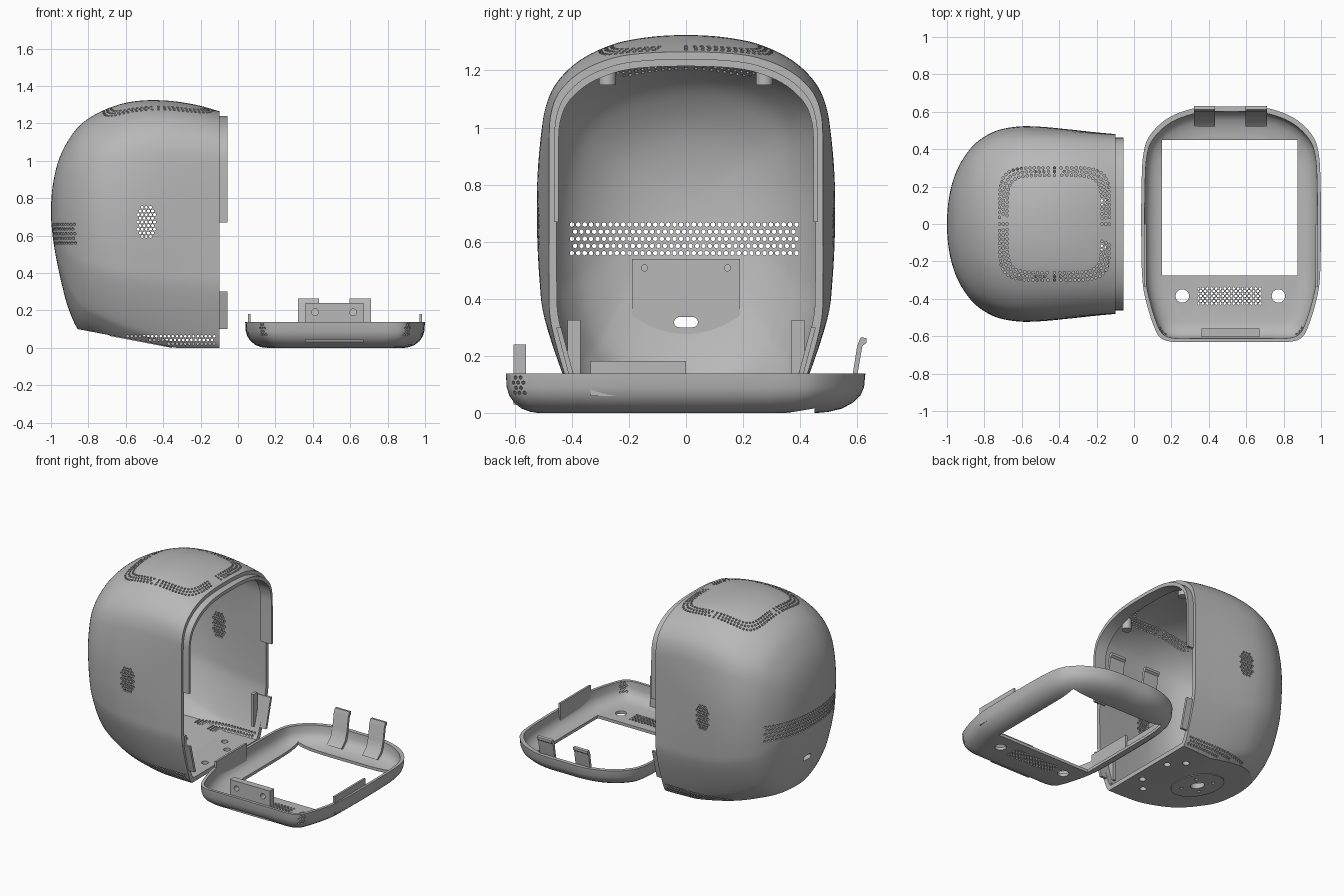
import bpy, bmesh, math
from mathutils import Vector, Matrix

if "Cube" in bpy.data.objects:
    bpy.data.objects.remove(bpy.data.objects["Cube"])

grey = bpy.data.materials.new("grey_plastic")
grey.diffuse_color = (0.48, 0.48, 0.48, 1)
grey.use_nodes = True
grey.node_tree.nodes["Principled BSDF"].inputs["Base Color"].default_value = grey.diffuse_color


def finish(name, bm, smooth=True):
    bmesh.ops.recalc_face_normals(bm, faces=bm.faces)
    me = bpy.data.meshes.new(name)
    bm.to_mesh(me)
    bm.free()
    me.materials.append(grey)
    ob = bpy.data.objects.new(name, me)
    bpy.context.collection.objects.link(ob)
    return ob


def select(ob):
    bpy.ops.object.select_all(action='DESELECT')
    ob.select_set(True)
    bpy.context.view_layer.objects.active = ob


def cut(ob, cutter):
    select(ob)
    m = ob.modifiers.new("cut", 'BOOLEAN')
    m.object, m.operation, m.solver = cutter, 'DIFFERENCE', 'MANIFOLD'
    bpy.ops.object.modifier_apply(modifier=m.name)
    bpy.data.objects.remove(cutter)


def crom(pts, before, after, sub=5):
    """Smooth curve through points of any dimension."""
    p = [before] + list(pts) + [after]
    out = []
    for i in range(1, len(p) - 2):
        for k in range(sub):
            t = k / sub
            out.append(tuple(0.5 * (2*b + (c-a)*t + (2*a-5*b+4*c-d)*t*t + (3*b-a-3*c+d)*t**3)
                             for a, b, c, d in zip(p[i-1], p[i], p[i+1], p[i+2])))
    return out + [tuple(pts[-1])]


def half_curve(pts):
    return crom(pts, (-pts[1][0], pts[1][1]), (-pts[-2][0], pts[-2][1]))


def both_sides(half):
    return half + [(-a, b) for a, b in half[-2:0:-1]]


def loft(rings, cap_end=True):
    bm = bmesh.new()
    vs = [[bm.verts.new(p) for p in r] for r in rings]
    n = len(vs[0])
    for r, s in zip(vs, vs[1:]):
        for i in range(n):
            bm.faces.new((r[i], r[(i+1) % n], s[(i+1) % n], s[i]))
    bm.faces.new(vs[0])
    if cap_end:
        bm.faces.new(vs[-1])
    bmesh.ops.remove_doubles(bm, verts=bm.verts, dist=1e-4)
    return bm


def pin(bm, at, axis, length, r, seg=6):
    rot = Vector(axis).to_track_quat('Z', 'Y').to_matrix().to_4x4()
    bmesh.ops.create_cone(bm, cap_ends=True, segments=seg, radius1=r, radius2=r,
                          depth=length, matrix=Matrix.Translation(at) @ rot)


def block(bm, lo, hi):
    lo, hi = Vector(lo), Vector(hi)
    bmesh.ops.create_cube(bm, size=1, matrix=Matrix.Translation((lo+hi)/2) @ Matrix.Diagonal((*(hi-lo), 1)))


def box(name, lo, hi):
    bm = bmesh.new()
    block(bm, lo, hi)
    return finish(name, bm)


def prism(name, yz, x0, x1):
    return finish(name, loft([[(x, y, z) for y, z in yz] for x in (x0, x1)]))


def grid(u0, u1, v0, v1, du, dv):
    """Staggered hole centres."""
    for j in range(int(round((v1 - v0) / dv)) + 1):
        u = u0 + (du / 2 if j % 2 else 0)
        while u <= u1 + 1e-6:
            yield u, v0 + j * dv
            u += du


# ---- housing form: sections along x (x, half width, top, bottom) ----
SLOPE, ZC = 0.19, 0.73
STATIONS = [(-.1, .48, 1.265, -.13), (-.22, .492, 1.298, -.13), (-.36, .507, 1.32, -.12),
            (-.5, .52, 1.323, -.09), (-.62, .521, 1.305, -.05), (-.74, .497, 1.26, .01),
            (-.84, .438, 1.195, .075), (-.91, .355, 1.105, .22), (-.96, .255, 1.0, .42),
            (-.99, .135, .87, .59), (-1, 0, .73, .73)]
PROFILE = half_curve([(0, 1), (.28, .993), (.52, .963), (.75, .88), (.915, .75), (.985, .6), (1, .4), (1, 0),
                      (1, -.33), (.98, -.5), (.84, -.767), (.74, -.86), (.5, -.95), (0, -1)])


def section(w, zt, zl, rnd=0.0):
    half = []
    for a, b in PROFILE:
        k = 1 - rnd + rnd / math.hypot(a, b)
        half.append((a*k*w, ZC + b*k*(zt - ZC if b > 0 else ZC - zl)))
    return both_sides(half)


def housing_form(dx, dw, dt, dl):
    a, b, c = STATIONS[0], STATIONS[1], STATIONS[-2]
    first = tuple(2*p - q for p, q in zip(a, b))
    last = (c[0], -c[1], c[3], c[2])
    rings = []
    for x, w, zt, zl in crom(STATIONS, first, last):
        f = max(0, w) / .48
        f = min(1, f)
        rnd = min(.8, .75 * (-.1 - x))
        rings.append([(x + dx, y, z) for y, z in
                      section(max(0, w - dw*f), zt - dt*f, zl + dl*f, rnd)])
    bm = loft(rings, False)
    # flat base, then rising rear base
    for co, no in (((0, 0, dl), (0, 0, -1)), ((-.33, 0, dl), (-SLOPE, 0, -1))):
        bmesh.ops.bisect_plane(bm, geom=bm.verts[:] + bm.edges[:] + bm.faces[:], dist=1e-5,
                               plane_co=co, plane_no=no, clear_outer=True)
        bmesh.ops.holes_fill(bm, edges=[e for e in bm.edges if e.is_boundary], sides=0)
    return bm


housing = finish("housing", housing_form(0, 0, 0, 0))
cut(housing, finish("cavity", housing_form(.036, .03, .045, .03)))

# ---- housing perforations ----
bm = bmesh.new()
for y, z in grid(-.4, .39, .56, .66, .0225, .025):          # rear band
    pin(bm, (-.9, y, z), (1, 0, 0), .3, .0085)
for x, z in grid(-.534, -.445, .595, .75, .022, .0195):      # side patches
    if abs(x + .49) / .1 + abs(z - .6725) / .13 < .98:
        pin(bm, (x, 0, z), (0, 1, 0), 1.3, .0085)
for i in range(3):                                            # top vent frame
    a, b, walked, prev = .294 - .02*i, .30 - .02*i, 1.0, None
    for k in range(2400):
        c, s = math.cos(k*math.pi/1200), math.sin(k*math.pi/1200)
        p = Vector((math.copysign(abs(c)**.36, c)*a - .425, math.copysign(abs(s)**.36, s)*b, 1.3))
        walked += (p - prev).length if prev else 0
        prev = p
        if walked >= .0225 and k < 2385:
            pin(bm, p, (0, 0, 1), .24, .0075)
            walked = 0
for x, z in grid(-.7, -.12, .022, .066, .022, .02):           # lower edge vents
    if z > SLOPE * (-.33 - x) + .012:
        for s in (-1, 1):
            pin(bm, (x, s*.4, z), (0, 1, 0), .26, .0075)
pin(bm, (-.52, 0, .05), (0, 0, 1), .14, .045, 24)             # base holes
for k in range(4):
    q = k*math.pi/2 + math.pi/4
    pin(bm, (-.52 + .1*math.cos(q), .1*math.sin(q), .05), (0, 0, 1), .14, .012, 12)
for s in (-1, 1):
    pin(bm, (-.17, s*.12, .02), (0, 0, 1), .12, .022, 16)
    pin(bm, (-.25, s*.21, .02), (0, 0, 1), .12, .022, 16)
cut(housing, finish("perforations", bm))


def cable_slot():
    arc = [(.024*s + .018*math.cos(q), .318 + .018*math.sin(q)) for s, o in ((1, -90), (-1, 90))
           for q in (math.radians(o + 22.5*k) for k in range(9))]
    return prism("slot", arc, -1.05, -.75)


cut(housing, cable_slot())

# ---- mounting plate inside the rear wall ----
plate = box("mount_plate", (-.90, -.19, .27), (-.885, .19, .54))
bm = bmesh.new()
for y in (-.145, .145):
    for z in (.303, .508):
        pin(bm, (-.89, y, z), (1, 0, 0), .1, .011, 12)
cut(plate, finish("plate_holes", bm))
cut(plate, cable_slot())

# ---- base disc on the rising underside ----
bm = bmesh.new()
nrm = Vector((SLOPE, 0, 1)).normalized()
pin(bm, Vector((-.52, 0, SLOPE*.19)), nrm, .009, .17, 48)
disc = finish("base_disc", bm)
bm = bmesh.new()
pin(bm, (-.52, 0, .05), (0, 0, 1), .2, .045, 24)
for k in range(4):
    q = k*math.pi/2 + math.pi/4
    pin(bm, (-.52 + .1*math.cos(q), .1*math.sin(q), .05), (0, 0, 1), .2, .012, 12)
cut(disc, finish("disc_holes", bm))

# ---- joining lip, corner tabs and screw bosses at the opening ----
outer = sorted([p for p in section(.462, 1.24, -.1) if p[1] > .63], key=lambda p: math.atan2(p[1] - .6, p[0]))
inner = sorted([p for p in section(.447, 1.215, -.1) if p[1] > .63], key=lambda p: math.atan2(p[1] - .6, p[0]))
prism("joining_lip", outer + inner[::-1], -.14, -.055)
for s, side in ((-1, "left"), (1, "right")):
    prism("wall_tab_" + side, [(s*y, z) for y, z in ((.385, .1), (.402, .1), (.455, .3), (.438, .3))], -.16, -.055)
    prism("rib_tab_" + side, [(s*y, z) for y, z in ((.37, .1), (.4, .1), (.415, .16), (.415, .325), (.37, .325))],
          -.16, -.14)
    bm = bmesh.new()
    pin(bm, (-.17, s*.275, 1.195), (0, 0, 1), .09, .03, 16)
    finish("screw_boss_" + side, bm)

# ---- front bezel lying flat ----
CX = .519
OUTLINE = both_sides(half_curve([(0, .628), (.18, .622), (.33, .57), (.43, .48), (.468, .38), (.479, .2), (.48, -.1),
                                 (.474, -.3), (.453, -.42), (.412, -.55), (.375, -.61), (.31, -.63),
                                 (.2, -.63), (0, -.63)]))


def tray(levels):
    return loft([[(CX + x*(1 - d/.48), y*(1 - d*(1.5 if y > 0 else 1)/.63), z) for x, y in OUTLINE]
                 for z, d in levels])


bezel = finish("bezel", tray([(.138, 0), (.09, .003), (.06, .012), (.035, .03), (.015, .055), (.004, .085), (0, .11)]))
cut(bezel, finish("bezel_cavity", tray([(.16, .018), (.09, .02), (.06, .03), (.04, .05), (.027, .075), (.02, .105)])))
bm = bmesh.new()
block(bm, (.15, -.275, -.1), (.875, .45, .12))                # screen window
for x in (.258, .772):
    pin(bm, (x, -.385, 0), (0, 0, 1), .2, .036, 24)           # button holes
for x, y in grid(.345, .685, -.425, -.345, .0235, .0133):     # speaker grille
    pin(bm, (x, y, 0), (0, 0, 1), .2, .0075)
for s in (-1, 1):                                             # corner vents
    for u, z in grid(-.022, .023, .07, .13, .022, .018):
        pin(bm, (CX + s*(.393 + u*.5), -.59 + u*.8, z), (s*.8, -.5, 0), .1, .007)
cut(bezel, finish("bezel_holes", bm))

# ---- bezel tabs, clips and hooks ----
tab = box("bezel_front_tab", (.36, -.605, .03), (.67, -.56, .24))
bm = bmesh.new()
for x in (.412, .616):
    pin(bm, (x, -.58, .19), (0, 1, 0), .2, .018, 16)
cut(tab, finish("tab_holes", bm))
for s, side in ((-1, "left"), (1, "right")):
    x = CX + s*.458
    box("bezel_clip_" + side, (x - .007, -.335, .06), (x + .007, 0, .182))
hook = [(.52, .04), (.565, .08), (.585, .14), (.6, .235), (.612, .265), (.632, .262), (.632, .245), (.618, .235),
        (.602, .14), (.585, .07), (.54, .03)]
prism("bezel_hook_left", hook, .32, .432)
prism("bezel_hook_right", hook, .595, .71)

# ---- shading ----
for ob in bpy.context.scene.objects:
    select(ob)
    bpy.ops.object.shade_smooth_by_angle(angle=math.radians(30))
